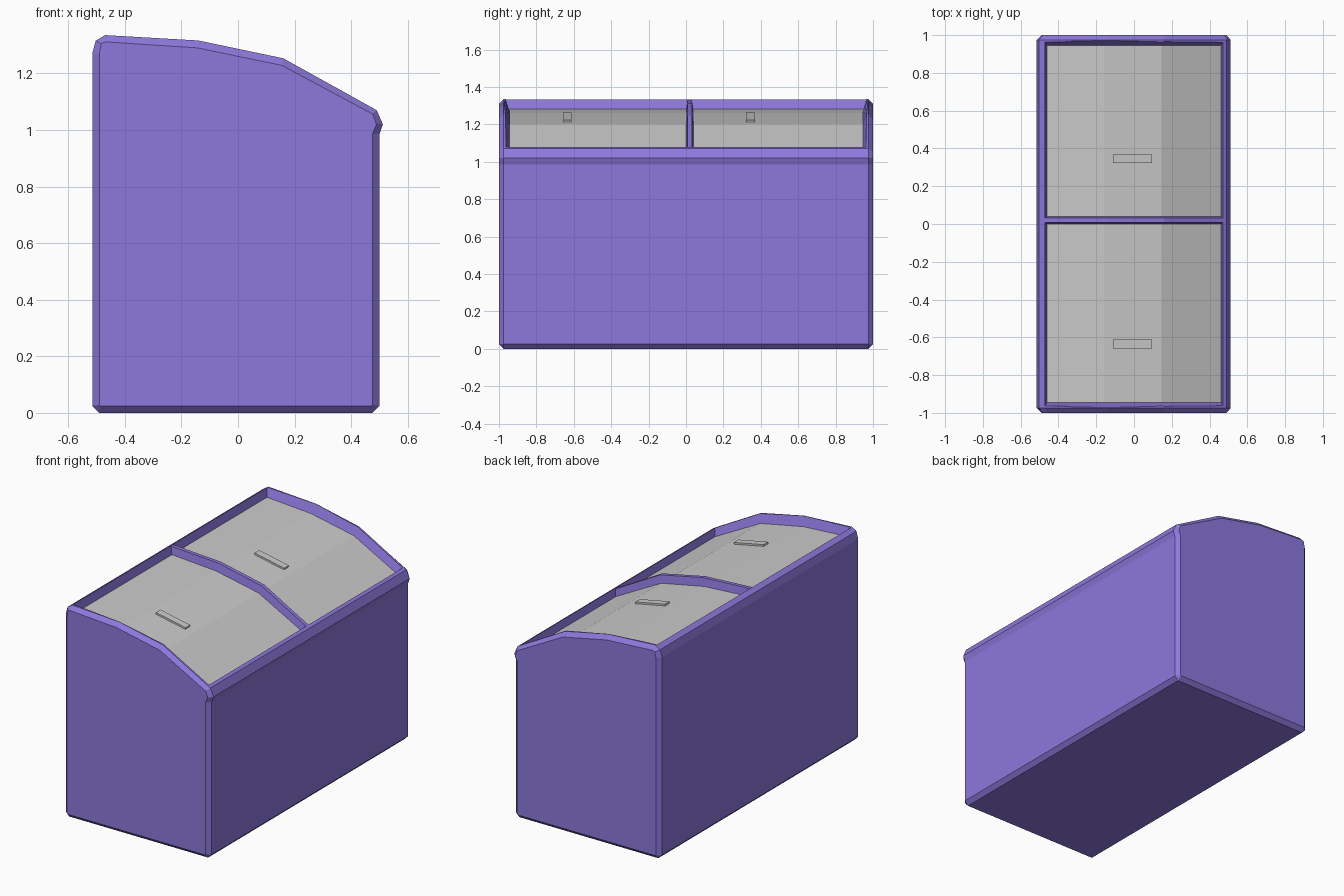
import bpy, bmesh, math

if "Cube" in bpy.data.objects:
    bpy.data.objects.remove(bpy.data.objects["Cube"])

purple = bpy.data.materials.new("purple")
purple.diffuse_color = (0.27, 0.19, 0.72, 1)
purple.use_nodes = True
purple.node_tree.nodes["Principled BSDF"].inputs["Base Color"].default_value = purple.diffuse_color


def skin(name, loops, mat=None):
    """Closed solid through a list of equally long point loops, capped at both ends."""
    bm = bmesh.new()
    rings = [[bm.verts.new(p) for p in loop] for loop in loops]
    n = len(rings[0])
    for a, b in zip(rings, rings[1:]):
        for i in range(n):
            j = (i + 1) % n
            bm.faces.new((a[i], a[j], b[j], b[i]))
    bm.faces.new(rings[0])
    bm.faces.new(rings[-1])
    bmesh.ops.recalc_face_normals(bm, faces=bm.faces)
    me = bpy.data.meshes.new(name)
    bm.to_mesh(me)
    bm.free()
    ob = bpy.data.objects.new(name, me)
    bpy.context.collection.objects.link(ob)
    if mat:
        me.materials.append(mat)
    return ob


def section(profile, y):
    return [(x, y, z) for x, z in profile]


# Cabinet: side profile with chamfered ends
outline = [(-0.49, 0), (0.475, 0), (0.5, 0.025), (0.5, 0.985), (0.512, 1.02),
           (0.49, 1.07), (0.16, 1.253), (-0.14, 1.316), (-0.47, 1.335),
           (-0.503, 1.315), (-0.515, 1.27), (-0.515, 0.025)]
inner = [(-0.488, 0.025), (0.472, 0.025), (0.475, 0.028), (0.475, 0.985), (0.489, 1.02),
         (0.476, 1.056), (0.155, 1.228), (-0.145, 1.29), (-0.468, 1.311),
         (-0.483, 1.305), (-0.49, 1.27), (-0.49, 0.028)]
cabinet = skin("cabinet", [section(inner, -1), section(outline, -0.975),
                           section(outline, 0.975), section(inner, 1)], purple)

# Recess with walls that taper inwards
curve = [(-0.46, 1.278), (-0.155, 1.258), (0.145, 1.198), (0.46, 1.03)]


def tub(drop, rise, spread):
    low = [(x, z - drop) for x, z in curve]
    high = [(x * (1 + spread * 1.1), z + rise) for x, z in reversed(curve)]
    return low, high


low, high = tub(0, 0.09, 0.04)
side = lambda s: [(x, s * 0.945, z) for x, z in low] + [(x, s * 0.975, z) for x, z in high]
cutter = skin("recess_cutter", [side(-1), side(1)], purple)
cutter.hide_render = True
cutter.hide_viewport = True
mod = cabinet.modifiers.new("recess", 'BOOLEAN')
mod.operation = 'DIFFERENCE'
mod.solver = 'EXACT'
mod.object = cutter

# Curved lids, one on each side of the divider
pane = [(x, z + 0.004) for x, z in curve] + [(x, z - 0.012) for x, z in reversed(curve)]
for name, y0, y1 in (("front_lid", -0.945, 0.02), ("rear_lid", 0.02, 0.945)):
    skin(name, [section(pane, y0), section(pane, y1)])

# Divider rail with a trapezoid cross-section following the curve
rail = [(-0.475, 1.33), (-0.14, 1.311), (0.16, 1.248), (0.475, 1.073)]
skin("divider", [[(x, -0.003, z - 0.07), (x, 0.008, z), (x, 0.032, z), (x, 0.043, z - 0.07)]
                 for x, z in rail], purple)

# Flat pull handles lying on the lids
for name, y in (("front_handle", -0.635), ("rear_handle", 0.345)):
    bpy.ops.mesh.primitive_cube_add(size=1, location=(-0.01, y, 1.229),
                                    rotation=(0, math.atan(0.2), 0))
    handle = bpy.context.object
    handle.name = name
    handle.scale = (0.21, 0.046, 0.03)
